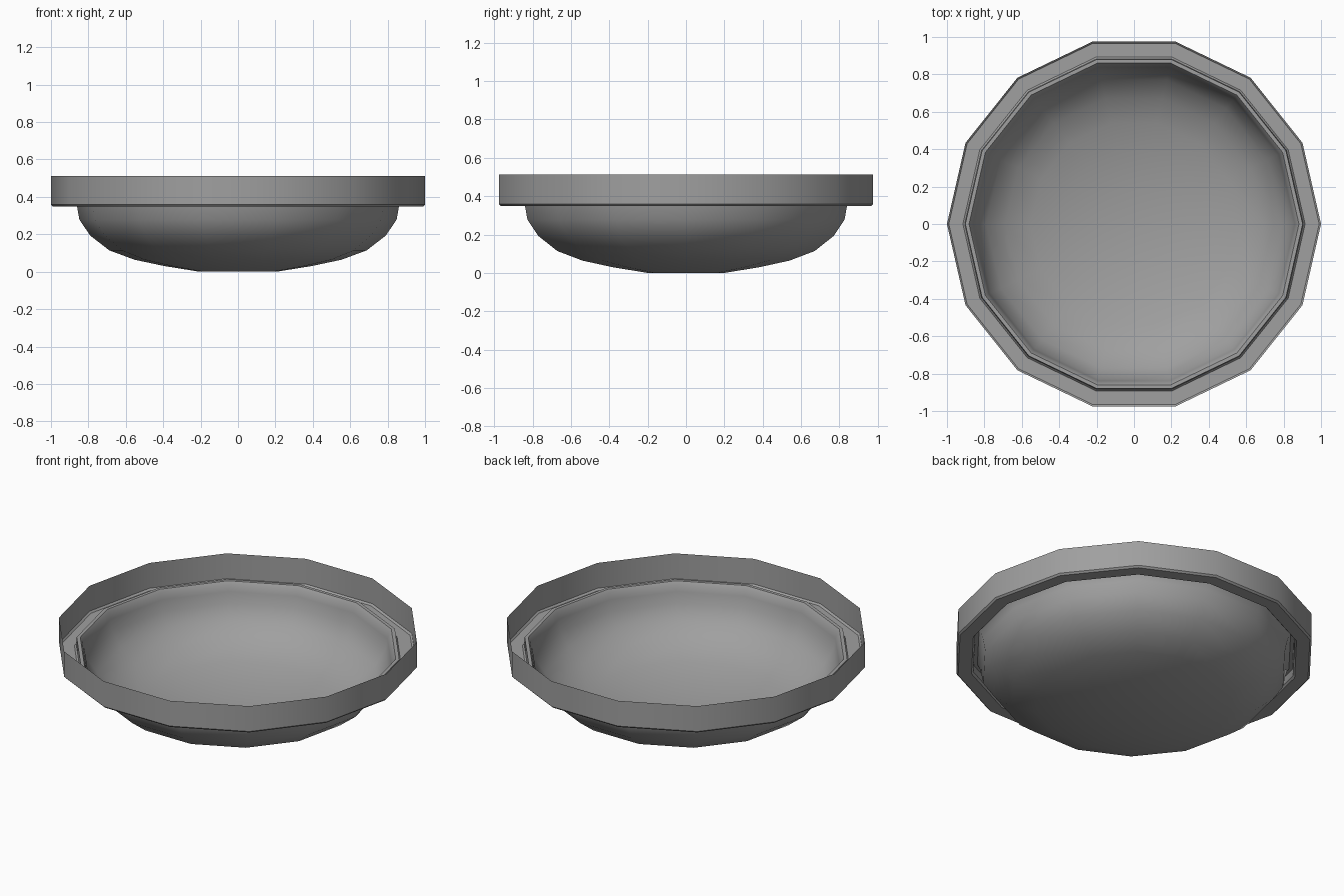
import bpy
import bmesh
import math

if "Cube" in bpy.data.objects:
    bpy.data.objects.remove(bpy.data.objects["Cube"])

SIDES = 14

grey = bpy.data.materials.new("mid grey")
grey.diffuse_color = (0.35, 0.35, 0.35, 1)
grey.use_nodes = True
grey.node_tree.nodes["Principled BSDF"].inputs["Base Color"].default_value = grey.diffuse_color

# Half profile (radius, height): outer band, ledge, raised lip, bowl wall, base
PROFILE = [
    (1.0, 0.512), (1.0, 0.358), (0.99, 0.348), (0.915, 0.348),
    (0.905, 0.36), (0.902, 0.40), (0.882, 0.40), (0.872, 0.385),
    (0.86, 0.345), (0.848, 0.278), (0.79, 0.193), (0.688, 0.114),
    (0.553, 0.064), (0.393, 0.030), (0.206, 0.0),
]


def ring(bm, r, z):
    return [bm.verts.new((r * math.cos(2 * math.pi * i / SIDES),
                          r * math.sin(2 * math.pi * i / SIDES), z))
            for i in range(SIDES)]


# Dish: one thin sheet turned around z, open at the top
bm = bmesh.new()
rings = [ring(bm, r, z) for r, z in PROFILE]
for a, b in zip(rings, rings[1:]):
    for i in range(SIDES):
        j = (i + 1) % SIDES
        bm.faces.new((a[i], b[i], b[j], a[j]))
bm.faces.new(rings[-1])  # flat base
bmesh.ops.recalc_face_normals(bm, faces=bm.faces)

mesh = bpy.data.meshes.new("dish")
bm.to_mesh(mesh)
bm.free()
mesh.materials.append(grey)
dish = bpy.data.objects.new("dish", mesh)
bpy.context.collection.objects.link(dish)

# Soft facets, crisp lip and ledge edges
bpy.context.view_layer.objects.active = dish
dish.select_set(True)
bpy.ops.object.shade_smooth_by_angle(angle=math.radians(32))
